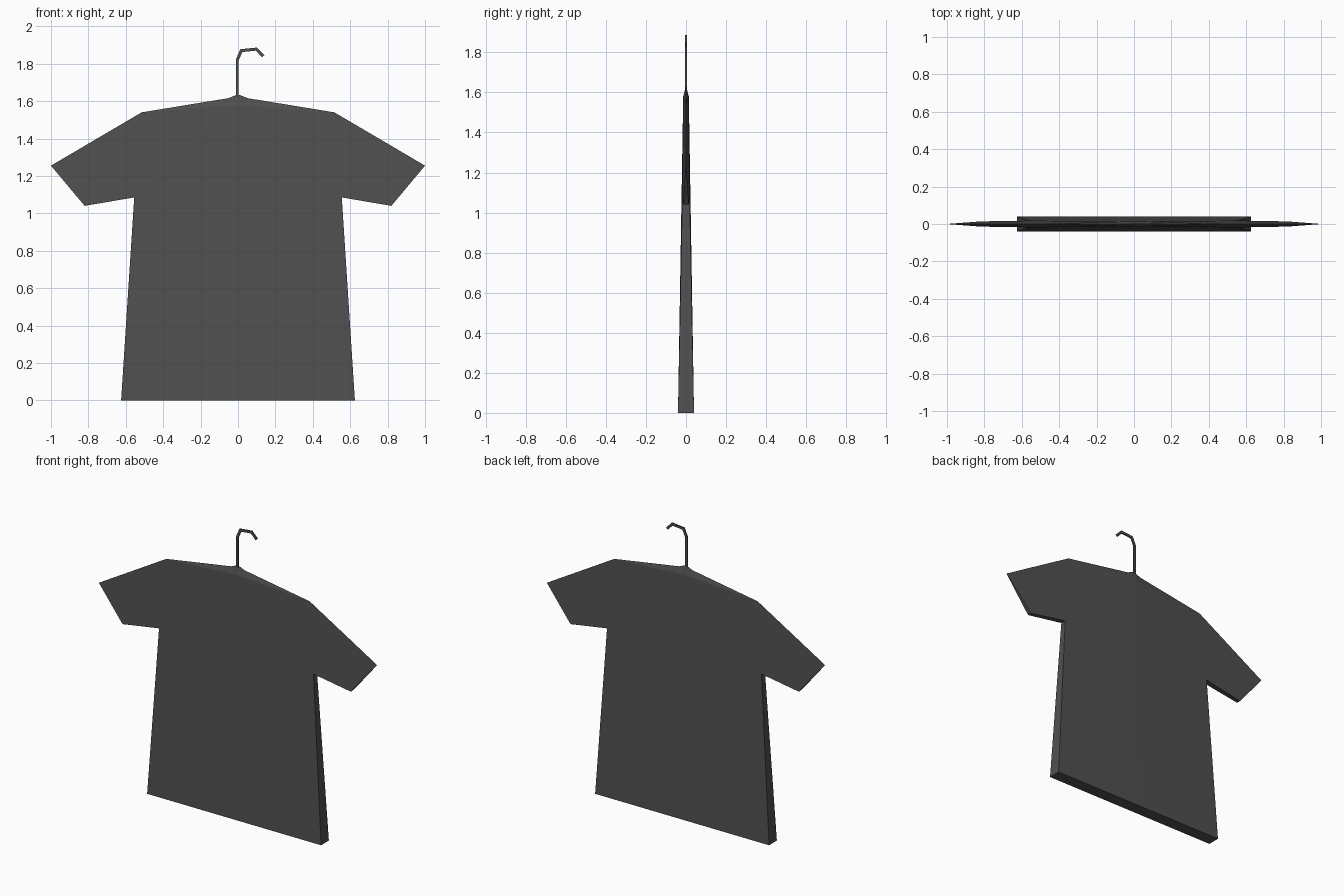
import bpy
from mathutils import Vector

if "Cube" in bpy.data.objects:
    bpy.data.objects.remove(bpy.data.objects["Cube"])

grey = bpy.data.materials.new("charcoal grey")
grey.diffuse_color = (0.08, 0.08, 0.08, 1)
grey.use_nodes = True
grey.node_tree.nodes["Principled BSDF"].inputs["Base Color"].default_value = grey.diffuse_color


def make(name, verts, faces):
    mesh = bpy.data.meshes.new(name)
    mesh.from_pydata(verts, [], faces)
    mesh.update()
    mesh.materials.append(grey)
    ob = bpy.data.objects.new(name, mesh)
    bpy.context.collection.objects.link(ob)
    return ob


# Shirt: front right quarter, mirrored to the left and to the back
pts = {
    "hem_mid": (0, -0.04, 0), "hem": (0.625, -0.04, 0),
    "pit": (0.555, -0.018, 1.085), "cuff_low": (0.82, -0.014, 1.04),
    "cuff_top": (1.0, 0, 1.255), "shoulder": (0.515, 0, 1.54),
    "collar": (0.05, 0, 1.616), "collar_in": (0.012, 0, 1.632),
    "top": (0, 0, 1.632), "chest": (0, -0.014, 1.58),
}
for k in ("hem_mid", "hem", "pit", "cuff_low"):     # points on the centre plane
    x, y, z = pts[k]
    pts[k + "_c"] = (x, 0, z)
polys = [
    ("hem_mid", "hem", "pit", "chest"),
    ("chest", "pit", "shoulder"),
    ("pit", "cuff_low", "cuff_top", "shoulder"),
    ("chest", "shoulder", "collar"),
    ("chest", "collar", "collar_in", "top"),
    ("hem_mid", "hem_mid_c", "hem_c", "hem"),       # hem
    ("hem", "hem_c", "pit_c", "pit"),               # side
    ("pit", "pit_c", "cuff_low_c", "cuff_low"),     # under the sleeve
    ("cuff_low", "cuff_low_c", "cuff_top"),         # cuff
]
names = list(pts)
shirt = make("shirt", list(pts.values()), [[names.index(n) for n in p] for p in polys])
mirror = shirt.modifiers.new("mirror", "MIRROR")
mirror.use_axis = (True, True, False)
mirror.merge_threshold = 0.001

# Hanger hook: flat strip swept along a bent path
path = [Vector(p) for p in ((-0.004, 1.60), (-0.004, 1.82), (0.018, 1.87),
                            (0.098, 1.878), (0.135, 1.84))]
hw, hd = 0.008, 0.004
verts = []
for i, p in enumerate(path):
    a = (p - path[i - 1]).normalized() if i else Vector((0, 1))
    b = (path[i + 1] - p).normalized() if i < len(path) - 1 else a
    t = (a + b).normalized()
    n = Vector((t.y, -t.x)) * hw / max(t.dot(a), 0.5)
    for s, d in ((-1, -hd), (1, -hd), (1, hd), (-1, hd)):
        q = p + n * s
        verts.append((q.x, d, q.y))
faces = [(0, 3, 2, 1)]
for i in range(len(path) - 1):
    for j in range(4):
        k = (j + 1) % 4
        faces.append((i * 4 + j, i * 4 + k, i * 4 + 4 + k, i * 4 + 4 + j))
e = 4 * (len(path) - 1)
faces.append((e, e + 1, e + 2, e + 3))
make("hanger_hook", verts, faces)
